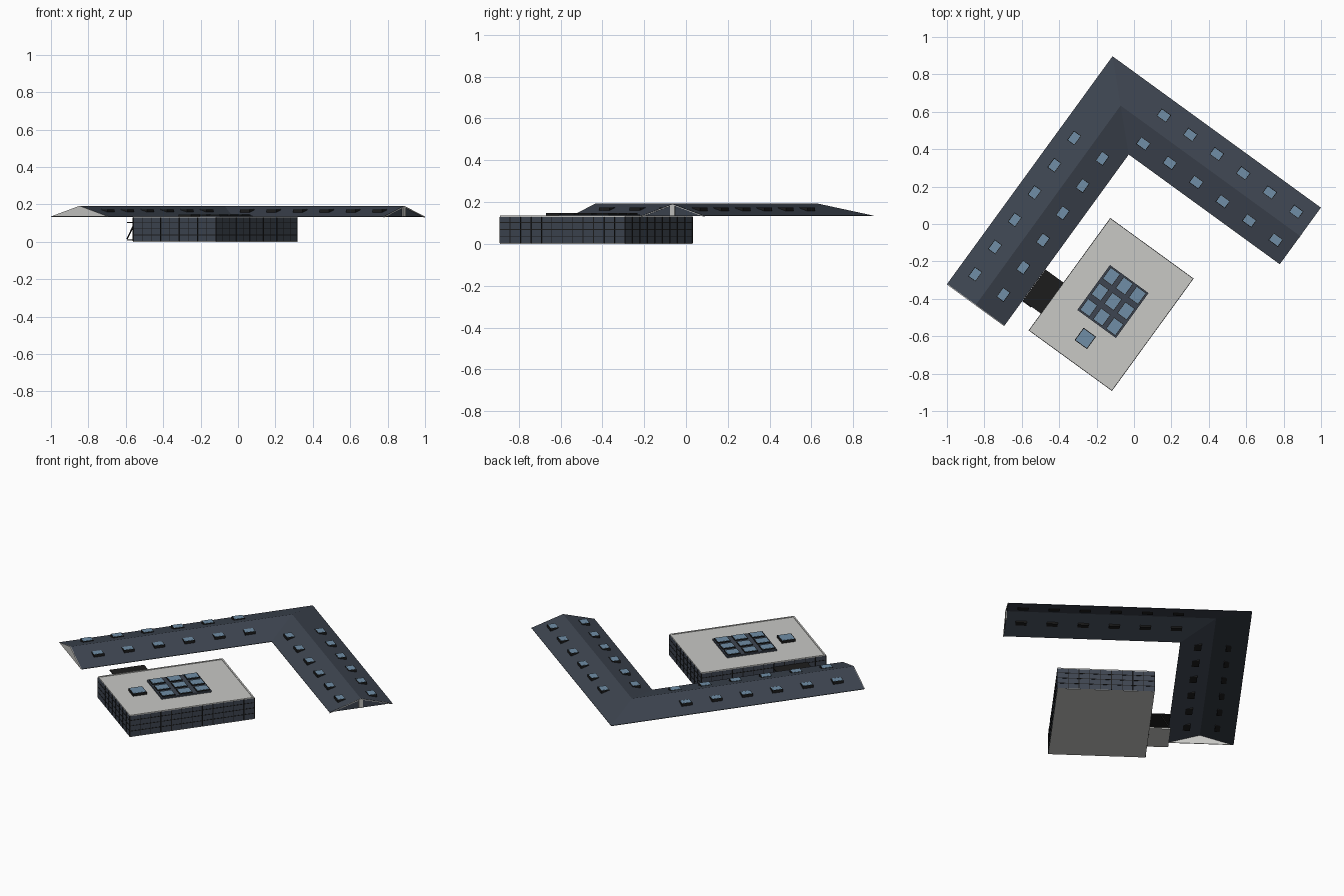
import bpy, bmesh, math
from mathutils import Matrix, Vector

cube = bpy.data.objects.get("Cube")
if cube:
    bpy.data.objects.remove(cube, do_unlink=True)

# Everything is laid out square, then turned on the site
SITE = Matrix.Rotation(math.radians(-36), 4, 'Z')


def material(name, r, g, b):
    m = bpy.data.materials.new(name)
    m.use_nodes = True
    m.diffuse_color = (r, g, b, 1)
    bsdf = m.node_tree.nodes["Principled BSDF"]
    bsdf.inputs["Base Color"].default_value = (r, g, b, 1)
    bsdf.inputs["Roughness"].default_value = 0.8
    return m


slate = material("slate", 0.048, 0.06, 0.082)
white = material("off_white", 0.58, 0.58, 0.56)
blue = material("skylight_blue", 0.16, 0.27, 0.38)
black = material("black", 0.012, 0.012, 0.012)


def finish(name, bm, mat):
    mesh = bpy.data.meshes.new(name)
    bm.to_mesh(mesh)
    bm.free()
    mesh.materials.append(mat)
    ob = bpy.data.objects.new(name, mesh)
    ob.matrix_world = SITE
    bpy.context.collection.objects.link(ob)
    return ob


def boxes(name, mat, items):
    """One object from (low corner, high corner) boxes."""
    bm = bmesh.new()
    for lo, hi in items:
        lo, hi = Vector(lo), Vector(hi)
        place = Matrix.Translation((lo + hi) / 2) @ Matrix.Diagonal((*(hi - lo), 1))
        bmesh.ops.create_cube(bm, size=1, matrix=place)
    return finish(name, bm, mat)


def polygons(name, mat, faces, thick=0):
    bm = bmesh.new()
    for face in faces:
        bm.faces.new([bm.verts.new(p) for p in face])
    bmesh.ops.remove_doubles(bm, verts=bm.verts, dist=0.0001)
    ob = finish(name, bm, mat)
    if thick:
        mod = ob.modifiers.new("thickness", 'SOLIDIFY')
        mod.thickness = thick
        mod.offset = -1
    return ob


def slabs(spots, half_x, half_y, below, above):
    return [((x - half_x, y - half_y, z + below), (x + half_x, y + half_y, z + above))
            for x, y, z in spots]


# L-shaped gable roof
EAVE, RIDGE = 0.135, 0.192
SOUTH, EAST = -0.846, 0.757
lines = [(-0.62, 0.658, EAVE), (-0.43, 0.47, RIDGE), (-0.241, 0.284, EAVE)]
corner = [Vector(p) for p in lines]
south = [Vector((x, SOUTH, z)) for x, y, z in lines]
east = [Vector((EAST, y, z)) for x, y, z in lines]
roof_faces = []
for i in range(2):
    roof_faces.append((south[i], south[i + 1], corner[i + 1], corner[i]))
    roof_faces.append((corner[i], corner[i + 1], east[i + 1], east[i]))
polygons("gable_roof", slate, roof_faces, 0.003)

# Gable ends: a plain one and a glazed one with pale trim
polygons("south_gable", white, [south], 0.004)
inset = Vector((-0.004, 0, -0.001))
polygons("east_gable_glass", slate, [[p + inset for p in east]])
low = Vector((0, 0, -0.006))
polygons("east_gable_trim", white,
         [(east[i], east[i + 1], east[i + 1] + low, east[i] + low) for i in range(2)], 0.003)
boxes("east_gable_post", white,
      [((EAST - 0.008, 0.457, EAVE), (EAST + 0.001, 0.483, RIDGE - 0.005))])

# Roof skylights: level boxes set into both slopes of both wings
mid = (EAVE + RIDGE) / 2
spots_south = [(x, 0.184 - 0.18 * i, mid) for x in (-0.529, -0.343) for i in range(6)]
spots_east = [(-0.212 + 0.175 * i, y, mid) for y in (0.563, 0.377) for i in range(6)]
for wing, spots, hx, hy in (("south", spots_south, 0.024, 0.031),
                            ("east", spots_east, 0.031, 0.024)):
    boxes(wing + "_skylight_frames", black, slabs(spots, hx, hy, -0.006, 0.01))
    boxes(wing + "_skylight_panes", blue, slabs(spots, hx - 0.003, hy - 0.003, 0.008, 0.0115))

# Flat-roofed hall
X0, X1, Y0, Y1, TOP = -0.12, 0.428, -0.79, -0.05, 0.135
boxes("hall_walls", slate, [((X0, Y0, 0.003), (X1, Y1, TOP - 0.006))])
boxes("hall_base", white, [((X0, Y0, 0), (X1, Y1, 0.003))])
boxes("hall_roof", white, [((X0, Y0, TOP - 0.006), (X1, Y1, TOP - 0.003))])
RIM = 0.009
boxes("hall_roof_rim", white, [
    ((X0, Y0, TOP - 0.006), (X1, Y0 + RIM, TOP)),
    ((X0, Y1 - RIM, TOP - 0.006), (X1, Y1, TOP)),
    ((X0, Y0, TOP - 0.006), (X0 + RIM, Y1, TOP)),
    ((X1 - RIM, Y0, TOP - 0.006), (X1, Y1, TOP))])

# Grid of dark bars on the hall walls
W, OUT = 0.0018, 0.0015
bars = []
for i in range(10):
    x = X0 + (X1 - X0) * i / 9
    for y in (Y0, Y1):
        bars.append(((x - W, y - OUT, 0.003), (x + W, y + OUT, TOP - 0.006)))
for i in range(13):
    y = Y0 + (Y1 - Y0) * i / 12
    for x in (X0, X1):
        bars.append(((x - OUT, y - W, 0.003), (x + OUT, y + W, TOP - 0.006)))
for z in (0.036, 0.069, 0.102):
    for y in (Y0, Y1):
        bars.append(((X0, y - OUT, z - W), (X1, y + OUT, z + W)))
    for x in (X0, X1):
        bars.append(((x - OUT, Y0, z - W), (x + OUT, Y1, z + W)))
boxes("hall_wall_bars", black, bars)

# Skylight bank and single skylight on the hall
boxes("skylight_bank_curb", slate, [((0.025, -0.55, TOP - 0.004), (0.28, -0.253, TOP + 0.006))])
bank = [(0.153 + 0.086 * i, -0.401 + 0.103 * j, TOP) for i in (-1, 0, 1) for j in (-1, 0, 1)]
boxes("bank_frames", black, slabs(bank, 0.032, 0.038, 0, 0.012))
boxes("bank_panes", blue, slabs(bank, 0.029, 0.035, 0.01, 0.0135))
single = [(0.149, -0.648, TOP)]
boxes("single_skylight_frame", black, slabs(single, 0.041, 0.041, -0.004, 0.012))
boxes("single_skylight_pane", blue, slabs(single, 0.037, 0.037, 0.01, 0.0135))

# Open link between hall and wing
LX, LY0, LY1 = -0.24, -0.68, -0.475
boxes("link_floor", white, [((LX, LY0, 0.008), (X0, LY1, 0.016))])
boxes("link_canopy", black, [((LX, LY0, 0.1), (X0, LY1, 0.106))])
braces = []
for y in (LY0, LY1 - 0.005):
    foot, head = (LX, LX + 0.007), (LX + 0.05, LX + 0.057)
    braces.append([(foot[0], y, 0.016), (foot[1], y, 0.016), (head[1], y, 0.1), (head[0], y, 0.1)])
polygons("link_braces", black, braces, -0.005)
